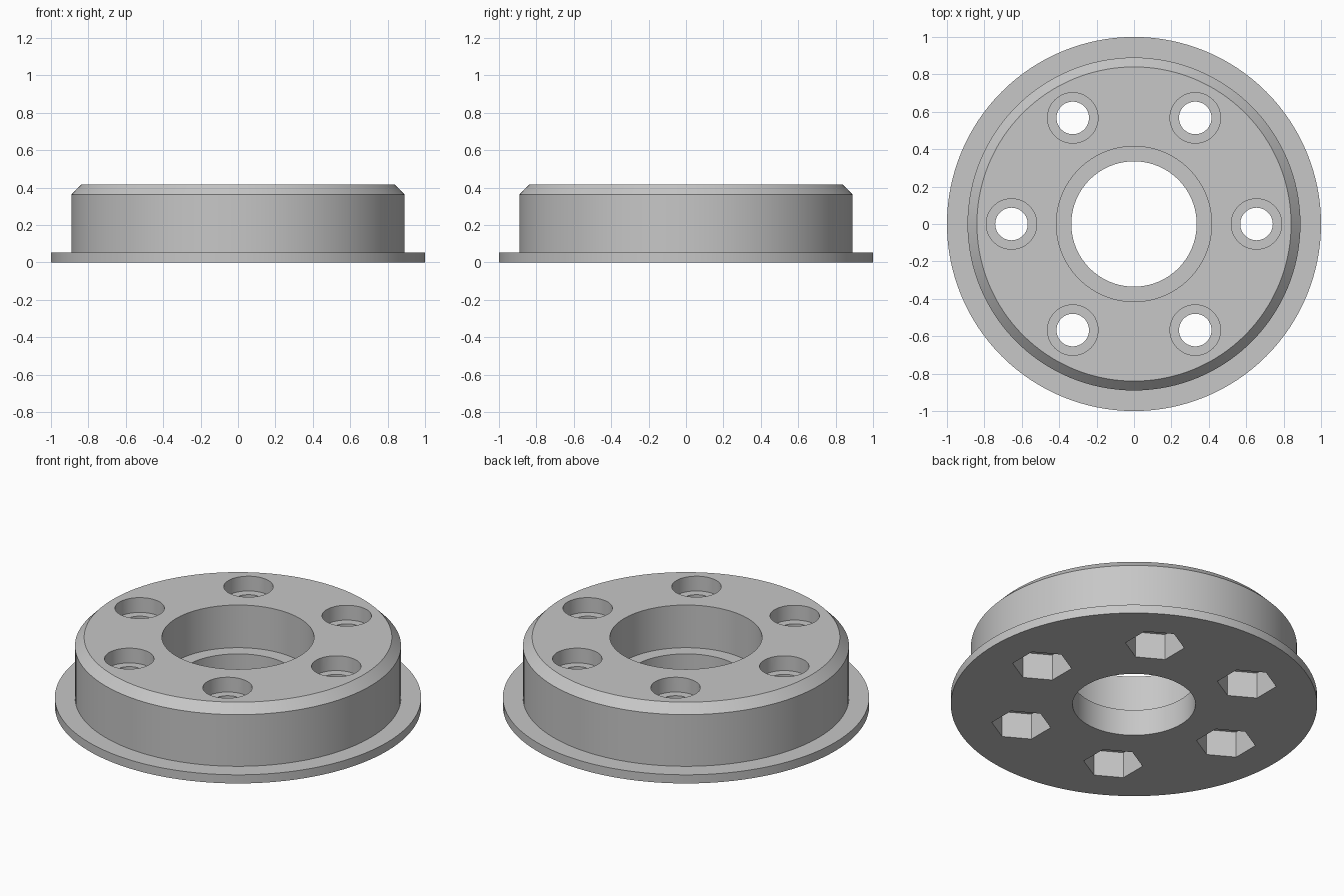
import bpy, bmesh, math

if "Cube" in bpy.data.objects:
    bpy.data.objects.remove(bpy.data.objects["Cube"])

SEGMENTS = 128
BOLT_RADIUS = 0.655

grey = bpy.data.materials.new("light_grey")
grey.diffuse_color = (0.57, 0.57, 0.57, 1)
grey.use_nodes = True
grey.node_tree.nodes["Principled BSDF"].inputs["Base Color"].default_value = grey.diffuse_color


def make_object(name, bm):
    bmesh.ops.recalc_face_normals(bm, faces=bm.faces)
    mesh = bpy.data.meshes.new(name)
    bm.to_mesh(mesh)
    bm.free()
    mesh.materials.append(grey)
    obj = bpy.data.objects.new(name, mesh)
    bpy.context.collection.objects.link(obj)
    return obj


def lathe(name, profile):
    """Revolve a closed (radius, z) profile about the z axis."""
    bm = bmesh.new()
    rings = []
    for i in range(SEGMENTS):
        a = 2 * math.pi * i / SEGMENTS
        rings.append([bm.verts.new((r * math.cos(a), r * math.sin(a), z)) for r, z in profile])
    n = len(profile)
    for i in range(SEGMENTS):
        here, after = rings[i], rings[(i + 1) % SEGMENTS]
        for j in range(n):
            k = (j + 1) % n
            bm.faces.new((here[j], after[j], after[k], here[k]))
    return make_object(name, bm)


def ring_of_prisms(name, radius, sides, z0, z1, turn=0.0):
    """Six upright prisms on the bolt circle, used as a cutter."""
    bm = bmesh.new()
    for i in range(6):
        c = math.radians(60 * i)
        cx, cy = BOLT_RADIUS * math.cos(c), BOLT_RADIUS * math.sin(c)
        low, high = [], []
        for s in range(sides):
            a = 2 * math.pi * s / sides + turn
            x, y = cx + radius * math.cos(a), cy + radius * math.sin(a)
            low.append(bm.verts.new((x, y, z0)))
            high.append(bm.verts.new((x, y, z1)))
        bm.faces.new(low[::-1])
        bm.faces.new(high)
        for s in range(sides):
            t = (s + 1) % sides
            bm.faces.new((low[s], low[t], high[t], high[s]))
    obj = make_object(name, bm)
    obj.hide_render = True
    return obj


# Flanged wheel body with chamfered top and stepped centre bore
wheel = lathe("flanged_wheel", [
    (0.335, 0), (1.0, 0), (1.0, 0.052), (0.89, 0.052), (0.89, 0.363),
    (0.84, 0.415), (0.415, 0.415), (0.415, 0.158), (0.335, 0.158)])

# Bolt holes: hexagonal nut pockets below, round head recesses above, shanks through
cutters = [
    ring_of_prisms("nut_pocket_cutter", 0.163, 6, -0.1, 0.157, math.radians(30)),
    ring_of_prisms("head_recess_cutter", 0.135, 48, 0.326, 0.6),
    ring_of_prisms("shank_hole_cutter", 0.087, 48, -0.2, 0.7),
]
bpy.context.view_layer.objects.active = wheel
wheel.select_set(True)
for cutter in cutters:
    mod = wheel.modifiers.new(cutter.name, 'BOOLEAN')
    mod.operation = 'DIFFERENCE'
    mod.solver = 'EXACT'
    mod.object = cutter
    bpy.ops.object.modifier_apply(modifier=mod.name)
for cutter in cutters:
    bpy.data.objects.remove(cutter)

# Smooth round walls, crisp edges
bpy.ops.object.shade_smooth_by_angle(angle=math.radians(30))
